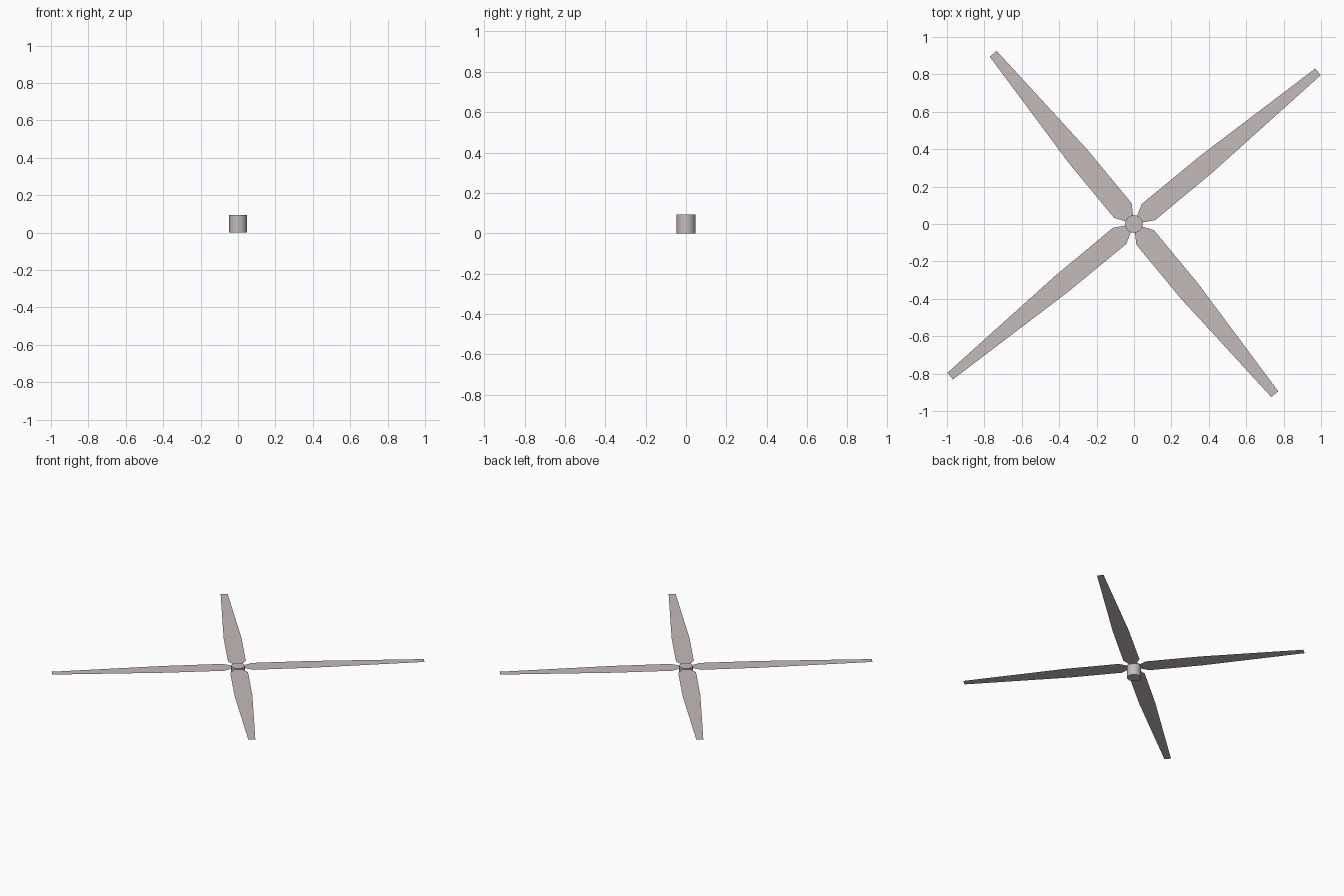
import bpy, bmesh, math

if "Cube" in bpy.data.objects:
    bpy.data.objects.remove(bpy.data.objects["Cube"])

mat = bpy.data.materials.new("warm grey")
mat.diffuse_color = (0.56, 0.49, 0.49, 1)
mat.use_nodes = True
mat.node_tree.nodes["Principled BSDF"].inputs["Base Color"].default_value = mat.diffuse_color

HUB_R, HUB_H, BLADE_Z = 0.047, 0.094, 0.085
ANGLE = math.radians(39.6)


def finish(name, bm):
    me = bpy.data.meshes.new(name)
    bm.to_mesh(me)
    bm.free()
    me.materials.append(mat)
    ob = bpy.data.objects.new(name, me)
    bpy.context.collection.objects.link(ob)
    return ob


# Hub: short upright cylinder with smooth sides
bm = bmesh.new()
bmesh.ops.create_cone(bm, cap_ends=True, segments=24, radius1=HUB_R,
                      radius2=HUB_R, depth=HUB_H)
bmesh.ops.translate(bm, verts=bm.verts, vec=(0, 0, HUB_H / 2))
for f in bm.faces:
    f.smooth = abs(f.normal.z) < 0.5
for e in bm.edges:
    e.smooth = all(f.smooth for f in e.link_faces)
finish("hub", bm)


# Blades: flat single-sided sheets, (distance, half width) stations
def blade(name, angle, stations):
    bm = bmesh.new()
    c, s = math.cos(angle), math.sin(angle)
    rows = [[bm.verts.new((r * c - w * s, r * s + w * c, BLADE_Z))
             for w in (-h, h)] for r, h in stations]
    for a, b in zip(rows, rows[1:]):
        bm.faces.new((a[0], b[0], b[1], a[1]))  # facing up
    finish(name, bm)


long_blade = [(0.01, 0.024), (0.043, 0.024), (0.10, 0.056),
              (0.503, 0.055), (1.276, 0.023)]
short_blade = [(0.01, 0.026), (0.040, 0.026), (0.093, 0.061),
               (0.465, 0.061), (1.181, 0.024)]
for i in range(4):
    blade(f"blade_{i + 1}", ANGLE + i * math.pi / 2,
          short_blade if i % 2 else long_blade)
